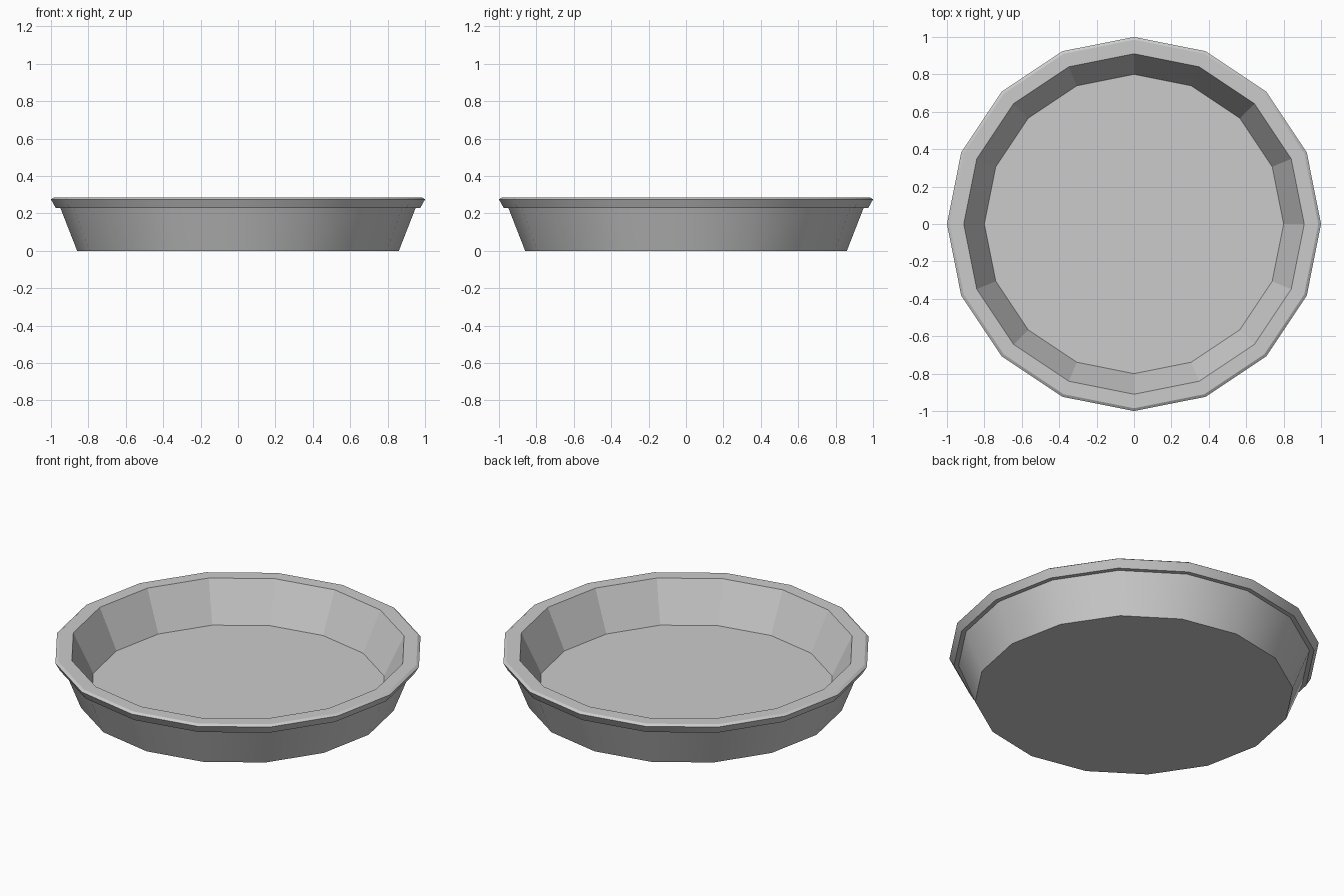
import bpy
import bmesh
from math import cos, sin, tau

SIDES = 16

cube = bpy.data.objects.get("Cube")
if cube:
    bpy.data.objects.remove(cube, do_unlink=True)

# Plain grey metal
grey = bpy.data.materials.new("grey_metal")
grey.use_nodes = True
colour = (0.6, 0.6, 0.6, 1)
grey.diffuse_color = colour
grey.node_tree.nodes["Principled BSDF"].inputs["Base Color"].default_value = colour

# Radius and height, from the underside, around the lip, to the inner floor
profile = [(0.86, 0), (0.95, 0.23), (0.975, 0.23), (1, 0.275),
           (0.985, 0.285), (0.91, 0.285), (0.80, 0.055)]
INNER_WALL = len(profile) - 2


def ring(bm, radius, height):
    return [bm.verts.new((radius * cos(tau * i / SIDES),
                          radius * sin(tau * i / SIDES), height))
            for i in range(SIDES)]


# Dish turned from the profile, closed by the base and the floor
bm = bmesh.new()
rings = [ring(bm, r, z) for r, z in profile]
flat_faces = [bm.faces.new(rings[0][::-1]), bm.faces.new(rings[-1])]
for level, (low, high) in enumerate(zip(rings, rings[1:])):
    for i in range(SIDES):
        j = (i + 1) % SIDES
        face = bm.faces.new((low[i], low[j], high[j], high[i]))
        if level == INNER_WALL:
            flat_faces.append(face)
flat_ids = {list(bm.faces).index(f) for f in flat_faces}

mesh = bpy.data.meshes.new("pie_dish")
bm.to_mesh(mesh)
bm.free()
mesh.materials.append(grey)
dish = bpy.data.objects.new("pie_dish", mesh)
bpy.context.collection.objects.link(dish)

# Smooth outside, faceted inner wall
bpy.ops.object.select_all(action='DESELECT')
dish.select_set(True)
bpy.context.view_layer.objects.active = dish
bpy.ops.object.shade_smooth_by_angle(angle=0.5)
for index in flat_ids:
    mesh.polygons[index].use_smooth = False
